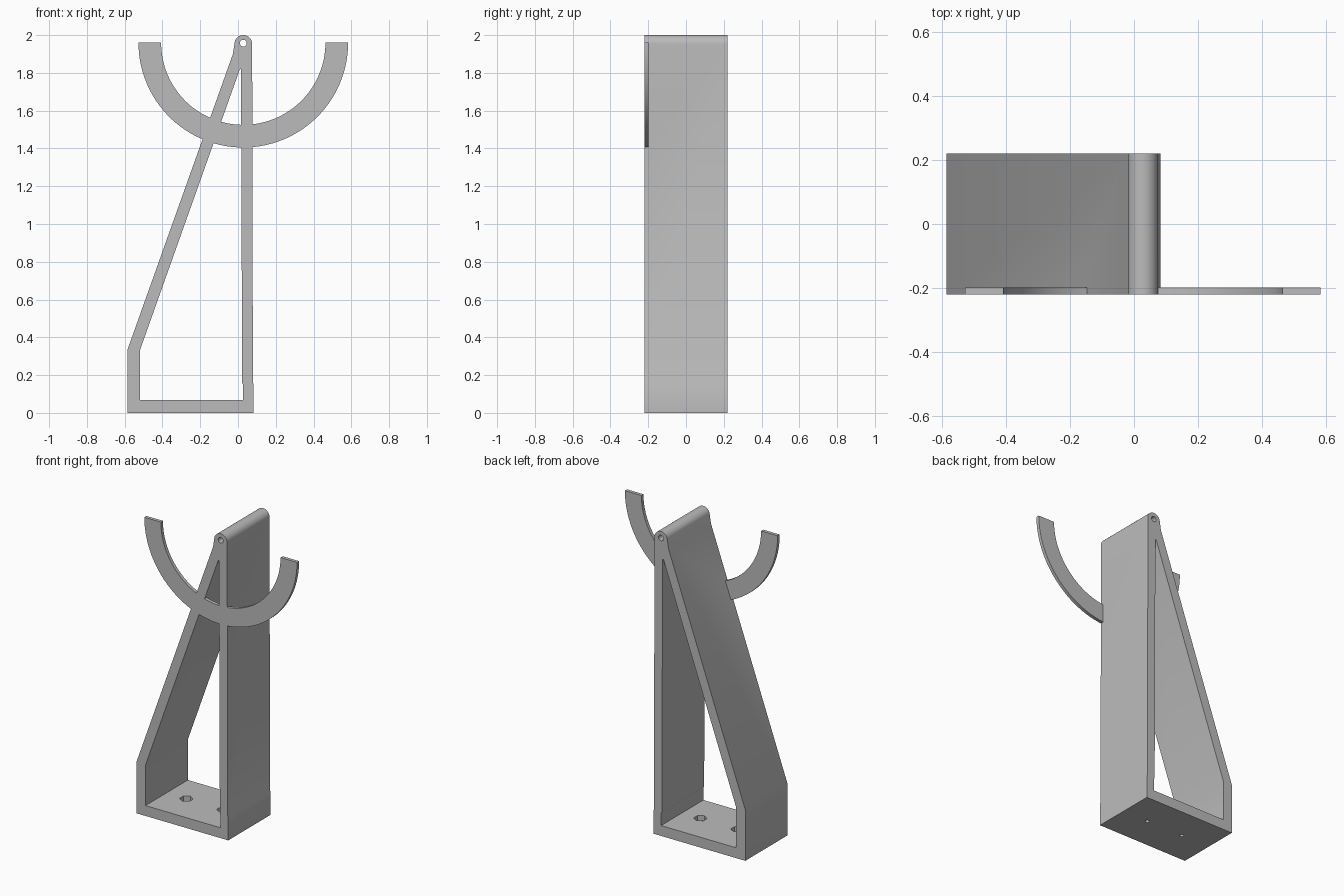
import bpy, bmesh
from math import pi, sin, cos

if "Cube" in bpy.data.objects:
    bpy.data.objects.remove(bpy.data.objects["Cube"])

grey = bpy.data.materials.new("plain grey")
grey.use_nodes = True
grey.diffuse_color = (0.5, 0.5, 0.5, 1)
grey.node_tree.nodes["Principled BSDF"].inputs["Base Color"].default_value = (0.5, 0.5, 0.5, 1)

FRONT, BACK = -0.22, 0.22
PIN_X, PIN_Z = 0.028, 1.953


def arc(cx, cz, r, a0, a1, n):
    """Points along an arc, angles in units of pi."""
    return [(cx + r * cos(pi * (a0 + (a1 - a0) * i / n)),
             cz + r * sin(pi * (a0 + (a1 - a0) * i / n))) for i in range(n + 1)]


def prism(name, outline, start, end, axis="y"):
    """Extrude a flat outline along y, or along z for a plan outline."""
    bm = bmesh.new()
    place = (lambda a, b: (a, start, b)) if axis == "y" else (lambda a, b: (a, b, start))
    face = bm.faces.new([bm.verts.new(place(a, b)) for a, b in outline])
    moved = bmesh.ops.extrude_face_region(bm, geom=[face])["geom"]
    shift = (0, end - start, 0) if axis == "y" else (0, 0, end - start)
    bmesh.ops.translate(bm, vec=shift, verts=[v for v in moved if isinstance(v, bmesh.types.BMVert)])
    bmesh.ops.recalc_face_normals(bm, faces=bm.faces)
    mesh = bpy.data.meshes.new(name)
    bm.to_mesh(mesh)
    bm.free()
    mesh.materials.append(grey)
    obj = bpy.data.objects.new(name, mesh)
    bpy.context.collection.objects.link(obj)
    return obj


def combine(target, tool, operation):
    """Apply a boolean and discard the tool."""
    tool.hide_render = True
    mod = target.modifiers.new("combine", "BOOLEAN")
    mod.operation, mod.solver, mod.object = operation, "EXACT", tool
    bpy.context.view_layer.objects.active = target
    bpy.ops.object.modifier_apply(modifier=mod.name)
    bpy.data.objects.remove(tool)


# Frame: slanted wall, upright wall, base and rounded top
outline = [(-0.585, 0), (0.083, 0), (0.083, 0.15), (0.079, 0.16)]
outline += arc(PIN_X, PIN_Z, 0.047, 0, 0.9, 20)
outline += [(-0.027, 1.9), (-0.585, 0.335)]
frame = prism("stand_frame", outline, FRONT, BACK)

# Long opening between the walls
window = [(-0.518, 0.068), (0.027, 0.068), (0.027, 0.15), (0.022, 0.16),
          (0.016, 1.82), (0.010, 1.82), (-0.518, 0.335)]
combine(frame, prism("opening_cutter", window, -0.5, 0.5), "DIFFERENCE")

# Pin hole along the rounded top
combine(frame, prism("pin_cutter", arc(PIN_X, 1.957, 0.018, 0, 1.9375, 31), -0.5, 0.5), "DIFFERENCE")

# Screw holes with hexagonal pockets in the base
for x in (-0.375, -0.105):
    combine(frame, prism("screw_cutter", arc(x, 0, 0.013, 0, 1.9, 19), -0.1, 0.1, "z"), "DIFFERENCE")
    pocket = arc(x, 0, 0.041, 1 / 6, 11 / 6, 5)
    combine(frame, prism("pocket_cutter", pocket, 0.035, 0.1, "z"), "DIFFERENCE")

# Half-ring cradle at the front
ring = arc(0.028, 1.96, 0.555, 1, 2, 64) + arc(0.028, 1.96, 0.435, 2, 1, 64)
combine(frame, prism("cradle_ring", ring, FRONT, -0.198), "UNION")

# Smooth the curved sides only
bpy.ops.object.select_all(action="DESELECT")
frame.select_set(True)
bpy.context.view_layer.objects.active = frame
bpy.ops.object.shade_smooth_by_angle(angle=pi / 7)
